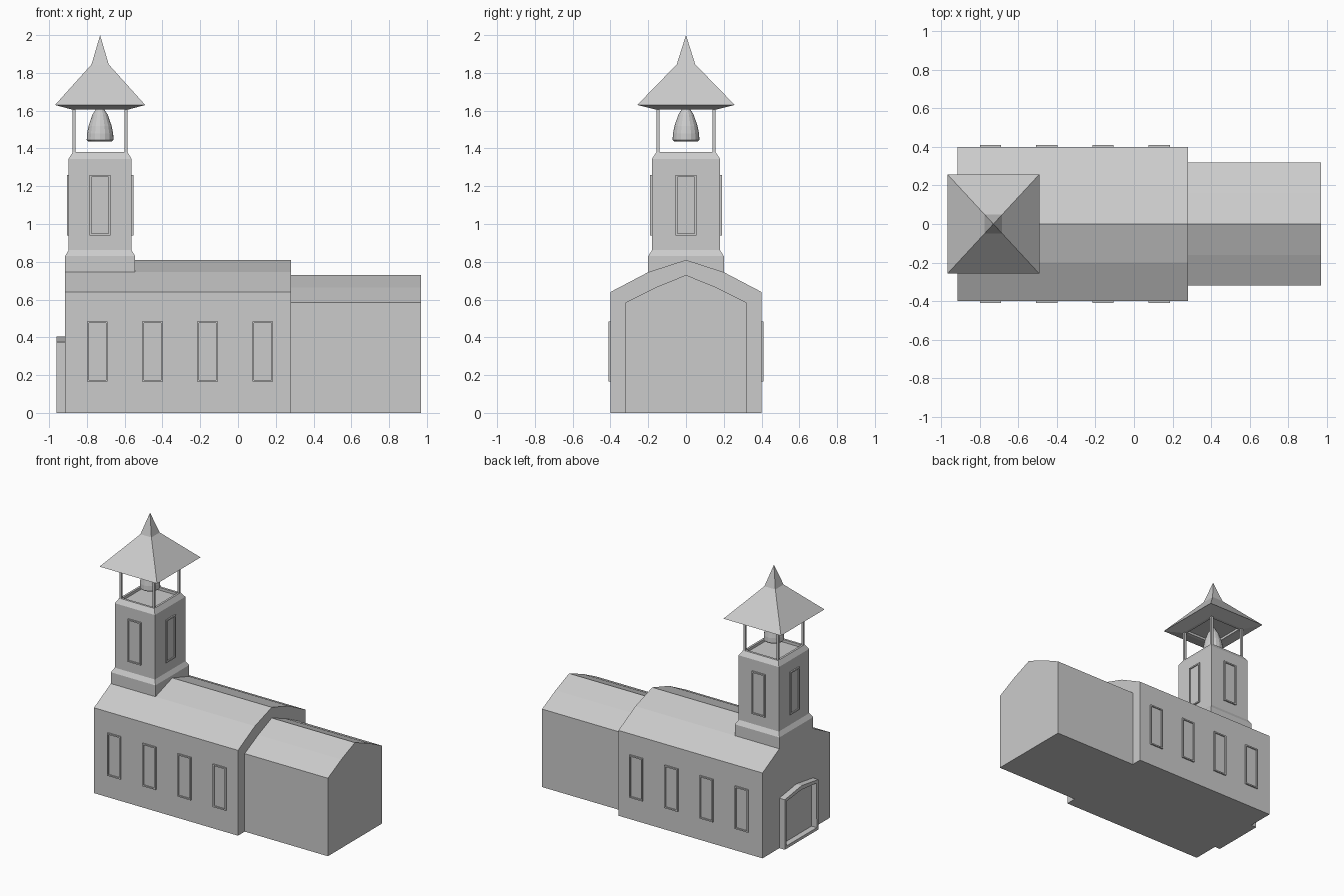
import bpy, bmesh, math
from mathutils import Matrix, Vector

if "Cube" in bpy.data.objects:
    bpy.data.objects.remove(bpy.data.objects["Cube"])

TOWER_X, TOWER_RATIO = -0.73, 0.925


def finish(name, bm, matrix=Matrix()):
    bmesh.ops.transform(bm, matrix=matrix, verts=bm.verts)
    bmesh.ops.recalc_face_normals(bm, faces=bm.faces)
    mesh = bpy.data.meshes.new(name)
    bm.to_mesh(mesh)
    bm.free()
    ob = bpy.data.objects.new(name, mesh)
    bpy.context.collection.objects.link(ob)
    return ob


def hall(name, x0, x1, half):
    """Extrude a gabled half profile, mirrored in y, along x."""
    bm = bmesh.new()
    outline = half + [(-y, z) for y, z in reversed(half) if y > 0]
    f = bm.faces.new([bm.verts.new((x0, y, z)) for y, z in outline])
    ext = bmesh.ops.extrude_face_region(bm, geom=[f])["geom"]
    for v in ext:
        if isinstance(v, bmesh.types.BMVert):
            v.co.x = x1
    return finish(name, bm)


def lathe(name, profile, sides, turn=0.0, scale=(1, 1), x=TOWER_X):
    """Stack rings of (radius, z); radius 0 makes a point."""
    bm = bmesh.new()
    rings = []
    for r, z in profile:
        n = 1 if r == 0 else sides
        rings.append([bm.verts.new((x + scale[0] * r * math.cos(turn + math.tau * i / sides),
                                    scale[1] * r * math.sin(turn + math.tau * i / sides), z))
                      for i in range(n)])
    for a, b in zip(rings, rings[1:]):
        for i in range(sides):
            j = (i + 1) % sides
            if len(b) == 1:
                bm.faces.new((a[i], a[j], b[0]))
            else:
                bm.faces.new((a[i], a[j], b[j], b[i]))
    for ring in (rings[0], rings[-1]):
        if len(ring) > 1:
            bm.faces.new(ring)
    return finish(name, bm)


def square_stack(name, profile):
    d = math.sqrt(2)
    return lathe(name, profile, 4, math.pi / 4, (d * TOWER_RATIO, d))


def panel(name, outline, depth, border, loc, angle):
    """Raised frame with a recessed pane, facing -y before rotation."""
    bm = bmesh.new()
    f = bm.faces.new([bm.verts.new((x, -depth, z)) for x, z in outline])
    f.normal_update()
    edges = list(f.edges)
    sides = bmesh.ops.extrude_edge_only(bm, edges=edges)["geom"]
    for v in sides:
        if isinstance(v, bmesh.types.BMVert):
            v.co.y = 0.004
    bmesh.ops.inset_individual(bm, faces=[f], thickness=border)
    pane = bmesh.ops.extrude_discrete_faces(bm, faces=[f])["faces"][0]
    for v in pane.verts:
        v.co.y = -0.002
    m = Matrix.Translation(Vector(loc)) @ Matrix.Rotation(math.radians(angle), 4, 'Z')
    return finish(name, bm, m)


# Main hall and lower rear hall
hall("nave", -0.915, 0.28, [(0.40, 0), (0.40, 0.64), (0.20, 0.745), (0, 0.81)])
hall("chancel", 0.28, 0.97, [(0.32, 0), (0.32, 0.585), (0.16, 0.665), (0, 0.73)])

# Tower shaft with flared foot and recessed platform
square_stack("tower", [(0.20, 0.74), (0.20, 0.83), (0.18, 0.862), (0.18, 1.345),
                       (0.157, 1.38), (0.14, 1.38), (0.14, 1.36)])

# Belfry posts
bm = bmesh.new()
for sx in (-1, 1):
    for sy in (-1, 1):
        m = (Matrix.Translation((TOWER_X + sx * 0.137, sy * 0.148, 1.49))
             @ Matrix.Diagonal((0.016, 0.016, 0.25, 1)))
        bmesh.ops.create_cube(bm, size=1, matrix=m)
finish("belfry_posts", bm)

# Flared spire with hollow underside
square_stack("spire", [(0.135, 1.622), (0.135, 1.605), (0.157, 1.605), (0.258, 1.63),
                       (0.049, 1.845), (0, 2.0)])

# Bell
bell = lathe("bell", [(0.055, 1.45), (0.062, 1.437), (0.071, 1.445), (0.069, 1.48),
                      (0.061, 1.52), (0.040, 1.58), (0.020, 1.61), (0.015, 1.622)], 16)

# Windows: four along each side wall, one on each tower face
window = [(-0.055, 0), (0.055, 0), (0.055, 0.32), (-0.055, 0.32)]
for i in range(4):
    x = -0.745 + 0.292 * i
    panel(f"window_front_{i}", window, 0.01, 0.014, (x, -0.40, 0.165), 0)
    panel(f"window_back_{i}", window, 0.01, 0.014, (x, 0.40, 0.165), 180)
for k, angle in enumerate((0, 90, 180, 270)):
    a = math.radians(angle)
    loc = (TOWER_X + 0.18 * TOWER_RATIO * math.sin(a), -0.18 * math.cos(a), 0.94)
    panel(f"tower_window_{k}", window, 0.01, 0.014, loc, angle)

# Peaked entrance surround
panel("doorway", [(-0.2, 0), (0.2, 0), (0.2, 0.375), (0, 0.405), (-0.2, 0.375)],
      0.045, 0.03, (-0.915, 0, 0), -90)
